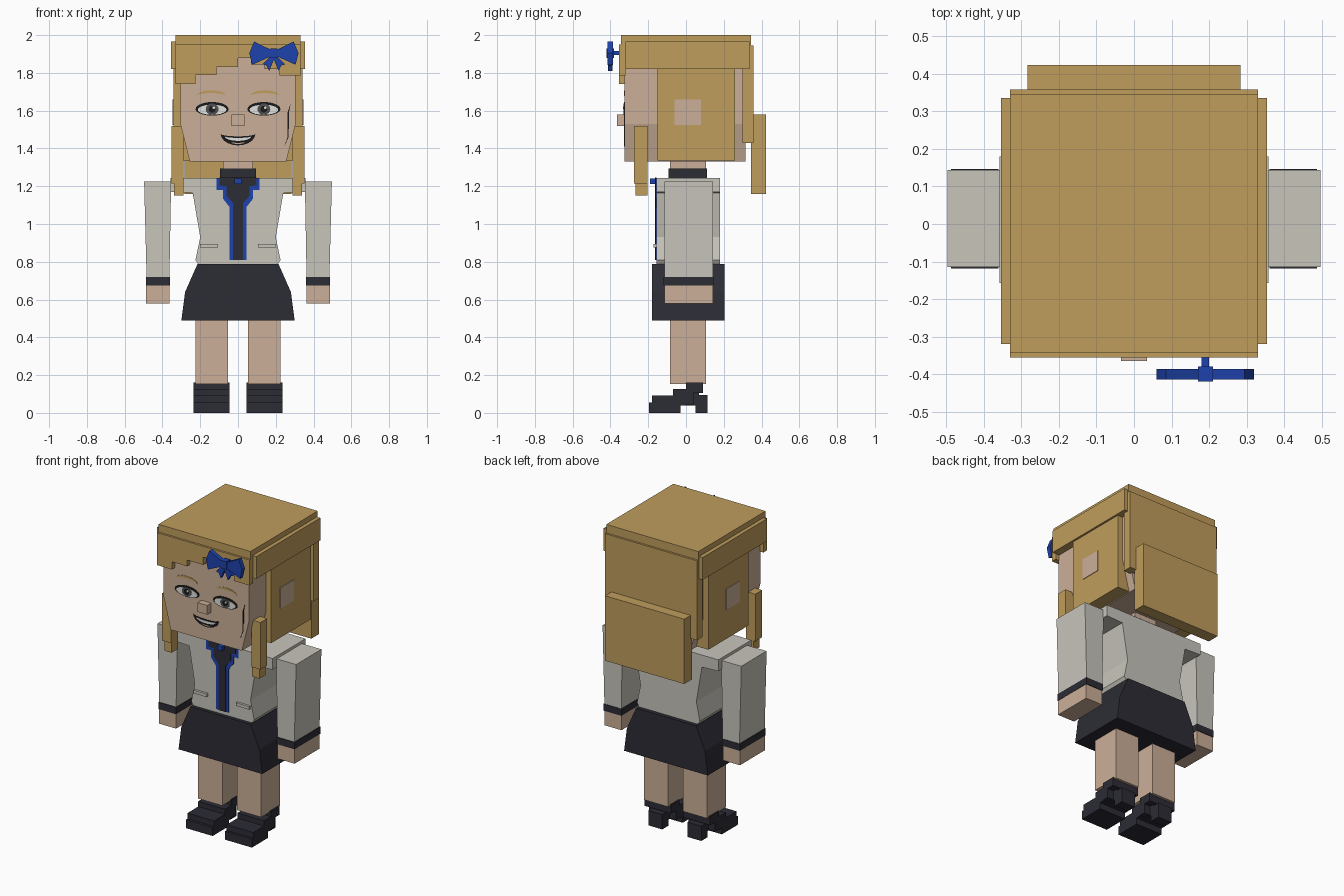
import bpy, bmesh, math

cube = bpy.data.objects.get("Cube")
if cube:
    bpy.data.objects.remove(cube, do_unlink=True)


def material(name, rgb):
    m = bpy.data.materials.new(name)
    m.use_nodes = True
    m.diffuse_color = (*rgb, 1)
    m.node_tree.nodes["Principled BSDF"].inputs["Base Color"].default_value = (*rgb, 1)
    return m


SKIN = material("skin", (.60, .43, .31))
HAIR = material("blond hair", (.53, .34, .11))
JACKET = material("light grey jacket", (.58, .56, .50))
DARK = material("charcoal cloth", (.025, .025, .036))
BLUE = material("blue trim", (.013, .055, .42))
WHITE = material("eye white", (.75, .75, .72))
BLACK = material("black line", (.01, .01, .01))
IRIS = material("grey iris", (.08, .08, .085))


def prism(name, outline, y0, y1, mat):
    """Extrude an x-z outline from y0 to y1."""
    bm = bmesh.new()
    face = bm.faces.new([bm.verts.new((x, y0, z)) for x, z in outline])
    new = bmesh.ops.extrude_face_region(bm, geom=[face])["geom"]
    bmesh.ops.translate(bm, vec=(0, y1 - y0, 0),
                        verts=[v for v in new if isinstance(v, bmesh.types.BMVert)])
    bmesh.ops.recalc_face_normals(bm, faces=bm.faces)
    mesh = bpy.data.meshes.new(name)
    bm.to_mesh(mesh)
    bm.free()
    mesh.materials.append(mat)
    ob = bpy.data.objects.new(name, mesh)
    bpy.context.collection.objects.link(ob)
    return ob


def box(name, x, y, z, mat):
    return prism(name, [(x[0], z[0]), (x[1], z[0]), (x[1], z[1]), (x[0], z[1])], y[0], y[1], mat)


def mirrored(half):
    """Close a right-hand profile with its mirror image."""
    return half + [(-x, z) for x, z in reversed(half)]


def lens(cx, cz, w, up, down, n=10):
    """Pointed oval; a negative height bends that edge the other way."""
    top = [(cx + w * math.cos(math.pi * i / n), cz + up * math.sin(math.pi * i / n))
           for i in range(n + 1)]
    low = [(cx - w * math.cos(math.pi * i / n), cz - down * math.sin(math.pi * i / n))
           for i in range(1, n)]
    return top + low


# Head and nose
prism("head", mirrored([(.255, 1.33), (.305, 1.53), (.305, 1.95)]), -.325, .315, SKIN)
box("nose", (-.035, .035), (-.365, -.32), (1.52, 1.58), SKIN)
box("neck", (-.08, .08), (-.085, .105), (1.23, 1.34), SKIN)

# Hair cap, stepped fringe and back
box("hair_top", (-.33, .33), (-.343, .345), (1.945, 2), HAIR)
steps = [(-.33, 1.74), (-.225, 1.79), (-.115, 1.83), (0, 1.88),
         (.07, 1.845), (.14, 1.82), (.22, 1.785), (.33, None)]
fringe = [(-.33, 1.95)]
for (xa, z), (xb, _) in zip(steps, steps[1:]):
    fringe += [(xa, z), (xb, z)]
prism("fringe", fringe + [(.33, 1.95)], -.356, -.32, HAIR)
box("hair_back_upper", (-.33, .33), (.3, .358), (1.43, 1.945), HAIR)
box("hair_back_lower", (-.284, .284), (.345, .424), (1.16, 1.58), HAIR)

# Face: eyes, brows, mouth
def mark(name, outline, layer, mat):
    prism(name, outline, -.3255 - .0015 * layer, -.324, mat)


for side, s in (("left", 1), ("right", -1)):
    cx = s * .137
    mark(side + "_eye_outline", lens(cx, 1.608, .088, .038, .034), 1, BLACK)
    mark(side + "_eye_white", lens(cx, 1.605, .076, .027, .027), 2, WHITE)
    mark(side + "_iris", lens(cx, 1.608, .034, .03, .03), 3, IRIS)
    mark(side + "_pupil", lens(cx, 1.608, .018, .018, .018), 4, BLACK)
    mark(side + "_eye_glint", lens(cx + .008, 1.616, .007, .007, .007), 5, WHITE)
    mark(side + "_brow", lens(cx + s * .005, 1.678, .078, .03, -.015), 1, HAIR)
mark("mouth", lens(0, 1.478, .092, -.014, .062), 1, BLACK)
mark("teeth", lens(0, 1.464, .07, -.008, .024), 2, WHITE)
mark("lower_lip", lens(0, 1.432, .035, -.002, .008), 2, SKIN)
mark("cheek_strand", [(.245, 1.41), (.262, 1.46), (.262, 1.59), (.279, 1.64),
                      (.27, 1.59), (.268, 1.46)], 1, BLACK)

# Jacket body with shoulders, pointed waist and skirt
prism("jacket", mirrored([(.21, .785), (.225, .81), (.2, .93), (.24, 1.165),
                          (.358, 1.17), (.358, 1.243)]), -.157, .18, JACKET)
prism("skirt", mirrored([(.3, .488), (.28, .64), (.215, .787)]), -.18, .205, DARK)
box("collar", (-.095, .095), (-.092, .112), (1.243, 1.295), DARK)

# Front placket with blue edging
prism("placket_trim", mirrored([(.045, .81), (.045, 1.09), (.08, 1.135), (.08, 1.18),
                                (.115, 1.18), (.115, 1.244)]), -.161, -.155, BLUE)
prism("placket", mirrored([(.026, .81), (.026, 1.11), (.062, 1.15), (.062, 1.2),
                           (.098, 1.205), (.098, 1.245)]), -.164, -.155, DARK)
box("collar_pin", (-.018, .018), (-.19, -.163), (1.213, 1.24), BLUE)

# Paired parts
for side, s in (("left", 1), ("right", -1)):
    def pair(name, x, y, z, mat):
        box(side + "_" + name, (s * x[0], s * x[1]), y, z, mat)

    # Side hair and ear
    pair("hair_band", (.29, .355), (-.32, .336), (1.82, 1.965), HAIR)
    pair("hair_panel", (.25, .342), (-.15, .26), (1.335, 1.83), HAIR)
    pair("ear", (.3, .346), (-.06, .08), (1.525, 1.66), SKIN)
    pair("front_lock", (.288, .353), (-.275, -.205), (1.215, 1.52), HAIR)
    pair("lock_tip", (.288, .34), (-.268, -.205), (1.15, 1.215), HAIR)

    # Arm, cuff and hand
    prism(side + "_sleeve", [(s * x, z) for x, z in
          [(.363, .72), (.484, .72), (.497, 1.225), (.354, 1.225)]], -.115, .144, JACKET)
    pair("cuff", (.361, .488), (-.119, .146), (.675, .72), DARK)
    pair("hand", (.363, .486), (-.115, .142), (.58, .675), SKIN)
    pair("pocket", (.106, .2), (-.172, -.15), (.875, .895), JACKET)

    # Leg and stepped shoe
    pair("leg", (.053, .226), (-.085, .106), (.152, .5), SKIN)
    pair("shoe_toe_base", (.045, .236), (-.195, -.03), (0, .055), DARK)
    pair("shoe_toe_cap", (.045, .236), (-.18, 0), (.04, .092), DARK)
    pair("shoe_instep", (.045, .236), (-.07, .04), (.045, .126), DARK)
    pair("shoe_ankle", (.045, .236), (0, .09), (.105, .16), DARK)
    pair("shoe_arch", (.09, .19), (0, .07), (.04, .11), DARK)
    pair("shoe_heel", (.09, .19), (.05, .115), (0, .096), DARK)

# Bow with knot, pin, wings and tails
KX = .19
box("bow_pin", (KX - .01, KX + .01), (-.39, -.35), (1.895, 1.915), BLUE)
box("bow_knot", (KX - .02, KX + .02), (-.42, -.38), (1.88, 1.93), BLUE)
for side, s in (("left", 1), ("right", -1)):
    wing = [(.015, 1.922), (.105, 1.966), (.13, 1.905), (.115, 1.843), (.015, 1.888)]
    tail = [(0, 1.888), (.018, 1.888), (.06, 1.845), (.04, 1.84), (.025, 1.81), (0, 1.87)]
    prism(side + "_bow_wing", [(KX + s * x, z) for x, z in wing], -.415, -.386, BLUE)
    prism(side + "_bow_tail", [(KX + s * x, z) for x, z in tail], -.412, -.39, BLUE)
